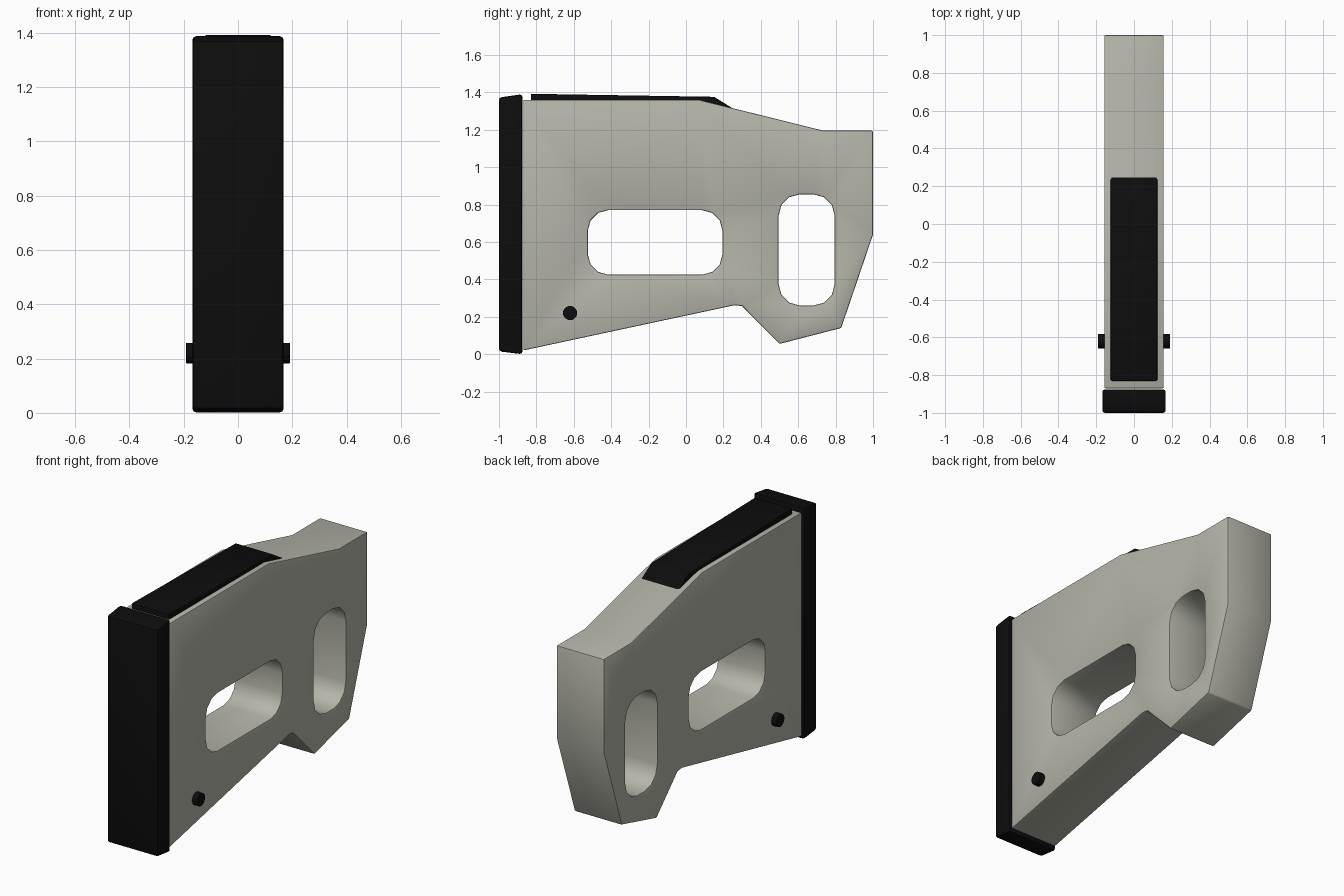
import bpy, bmesh
from math import radians, sin, cos, pi

cube = bpy.data.objects.get("Cube")
if cube:
    bpy.data.objects.remove(cube, do_unlink=True)


def material(name, color):
    mat = bpy.data.materials.new(name)
    mat.use_nodes = True
    mat.diffuse_color = color
    bsdf = next(n for n in mat.node_tree.nodes if n.type == 'BSDF_PRINCIPLED')
    bsdf.inputs["Base Color"].default_value = color
    bsdf.inputs["Roughness"].default_value = 0.6
    return mat


stone = material("warm grey", (0.46, 0.46, 0.40, 1))
black = material("black rubber", (0.004, 0.004, 0.004, 1))


def rounded_slot(y0, y1, z0, z1, r, steps=3):
    """Rectangle outline with rounded corners, in the y-z plane."""
    corners = [(y1 - r, z1 - r), (y0 + r, z1 - r), (y0 + r, z0 + r), (y1 - r, z0 + r)]
    points = []
    for i, (cy, cz) in enumerate(corners):
        for k in range(steps + 1):
            a = (i + k / steps) * pi / 2
            points.append((cy + r * cos(a), cz + r * sin(a)))
    return points


def plate(name, loops, half_width, bevel, mat, segments=2):
    """Extrude an outline (with optional holes) across x and soften its rims."""
    bm = bmesh.new()
    edges = []
    for loop in loops:
        verts = [bm.verts.new((-half_width, y, z)) for y, z in loop]
        edges += [bm.edges.new((v, verts[i - 1])) for i, v in enumerate(verts)]
    bmesh.ops.triangle_fill(bm, use_beauty=True, use_dissolve=False, edges=edges)
    out = bmesh.ops.extrude_face_region(bm, geom=bm.faces[:], use_keep_orig=True)
    moved = [g for g in out["geom"] if isinstance(g, bmesh.types.BMVert)]
    bmesh.ops.translate(bm, vec=(2 * half_width, 0, 0), verts=moved)
    bmesh.ops.recalc_face_normals(bm, faces=bm.faces[:])
    sharp = [e for e in bm.edges if e.calc_face_angle(0) > radians(40)]
    bmesh.ops.bevel(bm, geom=sharp, offset=bevel, segments=segments,
                    profile=0.5, affect='EDGES', clamp_overlap=True)
    mesh = bpy.data.meshes.new(name)
    bm.to_mesh(mesh)
    bm.free()
    mesh.materials.append(mat)
    obj = bpy.data.objects.new(name, mesh)
    bpy.context.collection.objects.link(obj)
    bpy.ops.object.select_all(action='DESELECT')
    obj.select_set(True)
    bpy.context.view_layer.objects.active = obj
    bpy.ops.object.shade_smooth_by_angle(angle=radians(35))
    return obj


# Main body with a lower window and a grip opening
outline = [(-0.87, 0.02), (0.26, 0.262), (0.30, 0.257), (0.50, 0.055), (0.83, 0.14),
           (1.0, 0.64), (1.0, 1.195), (0.735, 1.195), (0.07, 1.36), (-0.87, 1.36)]
window = rounded_slot(-0.525, 0.195, 0.425, 0.77, 0.11)
grip = rounded_slot(0.495, 0.795, 0.26, 0.855, 0.115)
plate("stock_body", [outline, window, grip], 0.157, 0.007, stone)

# Rear pad, slightly wider than the body
plate("butt_pad", [[(-1.0, 0.015), (-0.875, 0.0), (-0.875, 1.39), (-1.0, 1.372)]],
      0.168, 0.014, black)

# Raised cheek rest following the top edge
plate("cheek_rest", [[(-0.83, 1.33), (0.07, 1.33), (0.26, 1.285), (0.26, 1.308),
                      (0.15, 1.376), (-0.83, 1.392)]], 0.125, 0.008, black)

# Cross bolt through the lower rear corner
sides = 20
circle = [(-0.62 + 0.038 * cos(2 * pi * i / sides), 0.22 + 0.038 * sin(2 * pi * i / sides))
          for i in range(sides)]
plate("cross_bolt", [circle], 0.191, 0.01, black)
